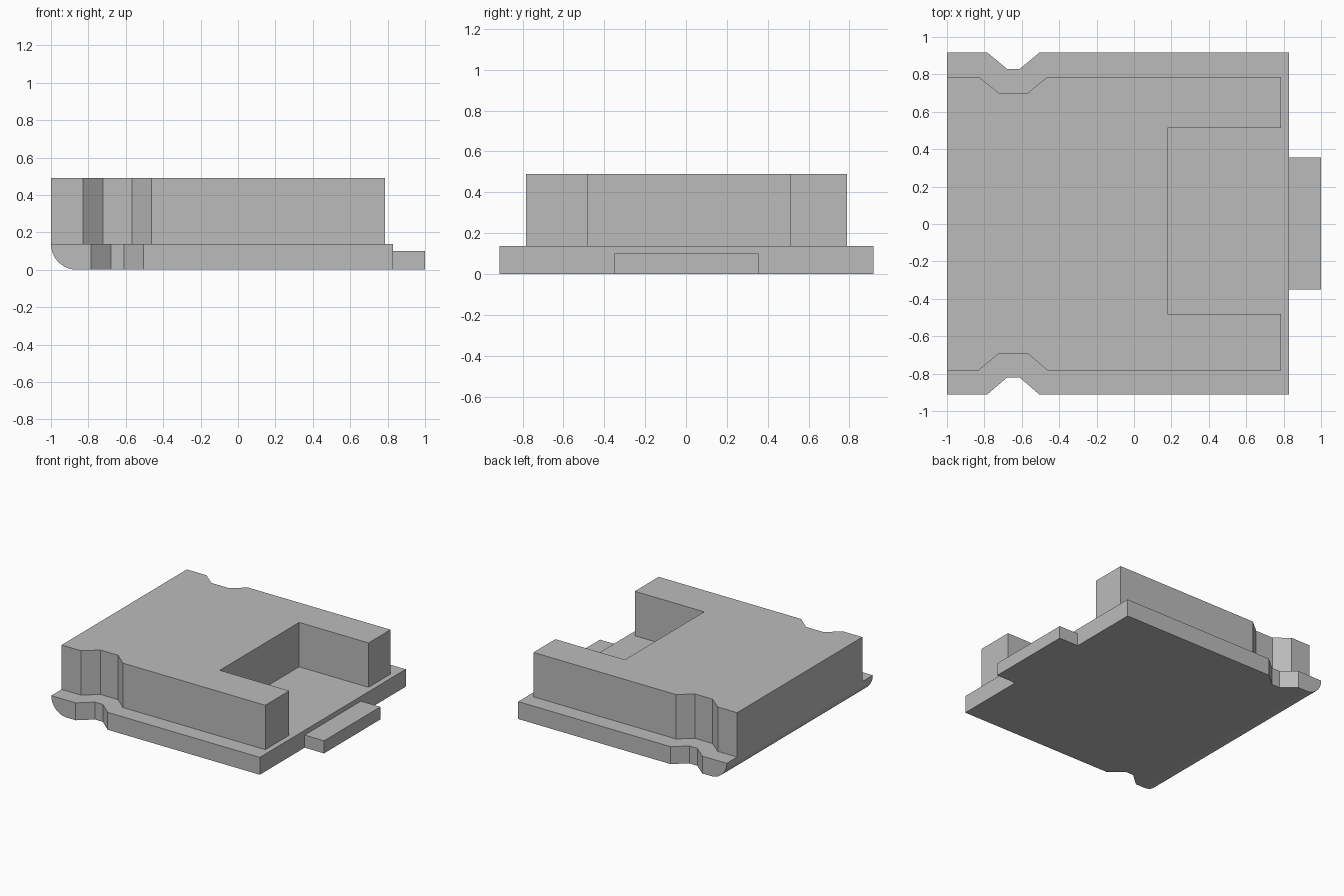
import bpy, bmesh, math
from mathutils import Vector

if "Cube" in bpy.data.objects:
    bpy.data.objects.remove(bpy.data.objects["Cube"])

grey = bpy.data.materials.new("mid grey")
grey.diffuse_color = (0.5, 0.5, 0.5, 1)
grey.use_nodes = True
grey.node_tree.nodes["Principled BSDF"].inputs["Base Color"].default_value = grey.diffuse_color


def prism(name, outline, start, depth):
    """Extrude a closed outline of 3D points along the depth vector."""
    bm = bmesh.new()
    face = bm.faces.new([bm.verts.new(Vector(p) + Vector(start)) for p in outline])
    new = bmesh.ops.extrude_face_region(bm, geom=[face])["geom"]
    bmesh.ops.translate(bm, vec=depth, verts=[v for v in new if isinstance(v, bmesh.types.BMVert)])
    bmesh.ops.recalc_face_normals(bm, faces=bm.faces)
    mesh = bpy.data.meshes.new(name)
    bm.to_mesh(mesh)
    bm.free()
    mesh.materials.append(grey)
    obj = bpy.data.objects.new(name, mesh)
    bpy.context.collection.objects.link(obj)
    return obj


def notched_side(y, inner_y, a, b, c, d):
    """Side edge running from the left end to the right, with a trapezoid notch."""
    return [(-1, y, 0), (a, y, 0), (b, inner_y, 0), (c, inner_y, 0), (d, y, 0)]


# Base plate with a notch on each side
notch = (-0.785, -0.68, -0.61, -0.505)
front = notched_side(-0.912, -0.822, *notch)
back = notched_side(0.917, 0.83, *notch)
base = prism("base_plate", front + [(0.83, -0.912, 0), (0.83, 0.917, 0)] + back[::-1],
             (0, 0, 0), (0, 0, 0.138))

# Rounded lower left edge of the base
r = 0.138
arc = [(-1 + r - r * math.cos(t), 0, r - r * math.sin(t))
       for t in (math.pi / 2 * i / 16 for i in range(17))]
rounding = prism("rounding_cutter", arc + [(1.2, 0, 0), (1.2, 0, r + 0.1), (-1, 0, r + 0.1)],
                 (0, -1.2, 0), (0, 2.4, 0))
cut = base.modifiers.new("rounded_edge", 'BOOLEAN')
cut.operation = 'INTERSECT'
cut.solver = 'EXACT'
cut.object = rounding
bpy.context.view_layer.objects.active = base
base.select_set(True)
bpy.ops.object.modifier_apply(modifier=cut.name)
bpy.data.objects.remove(rounding)
bpy.ops.object.shade_smooth_by_angle(angle=math.radians(20))

# Upper block with matching notches and a rectangular bay at the right
notch = (-0.83, -0.722, -0.568, -0.463)
front = notched_side(-0.782, -0.692, *notch)
back = notched_side(0.787, 0.70, *notch)
bay = [(0.787, -0.782, 0), (0.787, -0.482, 0), (0.178, -0.482, 0),
       (0.178, 0.512, 0), (0.787, 0.512, 0), (0.787, 0.787, 0)]
prism("upper_block", front + bay + back[::-1], (0, 0, 0.138), (0, 0, 0.352))

# Low tab at the right end
prism("end_tab", [(0.83, -0.35, 0), (1, -0.35, 0), (1, 0.355, 0), (0.83, 0.355, 0)],
      (0, 0, 0), (0, 0, 0.1))
